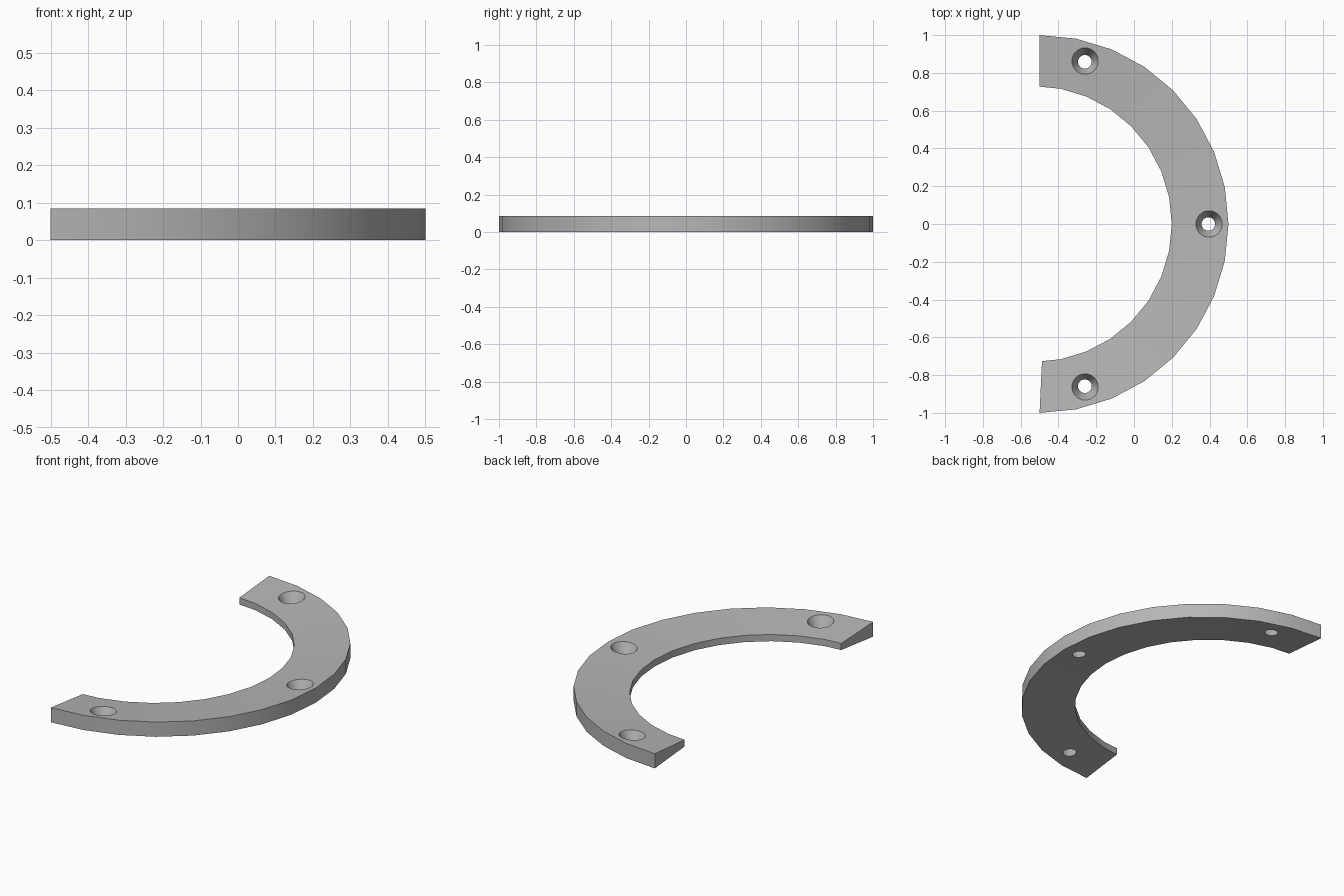
import bpy, bmesh, math

default = bpy.data.objects.get("Cube")
if default:
    bpy.data.objects.remove(default, do_unlink=True)

STEPS = 16                                # facets along the half ring
OUTER_R, OUTER_X = 1.0, -0.5              # outer arc
INNER_R, INNER_X = 0.73, -0.53            # inner arc, slightly offset
OUTER_Z, INNER_Z = (0.0, 0.085), (0.023, 0.062)

# Plain grey
grey = bpy.data.materials.new("plain_grey")
grey.use_nodes = True
colour = (0.47, 0.47, 0.47, 1)
grey.diffuse_color = colour
grey.node_tree.nodes["Principled BSDF"].inputs["Base Color"].default_value = colour


def arc_point(cx, radius, angle):
    return cx + radius * math.cos(angle), radius * math.sin(angle)


# Half ring: a tapered cross-section swept around the arc
bm = bmesh.new()
sections = []
for i in range(STEPS + 1):
    angle = -math.pi / 2 + math.pi * i / STEPS
    outer = arc_point(OUTER_X, OUTER_R, angle)
    inner = arc_point(INNER_X, INNER_R, angle)
    if i == 0:
        inner = (-0.487, -0.726)
    elif i == STEPS:
        inner = (-0.5, 0.727)
    loop = [(*outer, OUTER_Z[0]), (*outer, OUTER_Z[1]),
            (*inner, INNER_Z[1]), (*inner, INNER_Z[0])]
    sections.append([bm.verts.new(p) for p in loop])
for a, b in zip(sections, sections[1:]):
    for k in range(4):
        n = (k + 1) % 4
        bm.faces.new((a[k], a[n], b[n], b[k]))
bm.faces.new(sections[0])
bm.faces.new(sections[-1])
bmesh.ops.recalc_face_normals(bm, faces=bm.faces)
mesh = bpy.data.meshes.new("half_ring")
bm.to_mesh(mesh)
bm.free()
mesh.materials.append(grey)
ring = bpy.data.objects.new("half_ring", mesh)
bpy.context.collection.objects.link(ring)

# Conical screw holes
for x, y in ((0.395, 0), (-0.26, 0.86), (-0.26, -0.86)):
    bpy.ops.mesh.primitive_cone_add(vertices=32, radius1=0.012, radius2=0.096,
                                    depth=0.17, location=(x, y, 0.045))
    cutter = bpy.context.object
    cutter.name = "hole_cutter"
    cutter.hide_render = True
    cutter.data.materials.append(grey)
    cut = ring.modifiers.new("screw_hole", 'BOOLEAN')
    cut.operation = 'DIFFERENCE'
    cut.solver = 'EXACT'
    cut.object = cutter
    bpy.context.view_layer.objects.active = ring
    bpy.ops.object.modifier_apply(modifier=cut.name)
    bpy.data.objects.remove(cutter, do_unlink=True)

# Smooth arcs with crisp edges
bpy.ops.object.select_all(action='DESELECT')
ring.select_set(True)
bpy.context.view_layer.objects.active = ring
bpy.ops.object.shade_smooth_by_angle(angle=math.radians(30))
